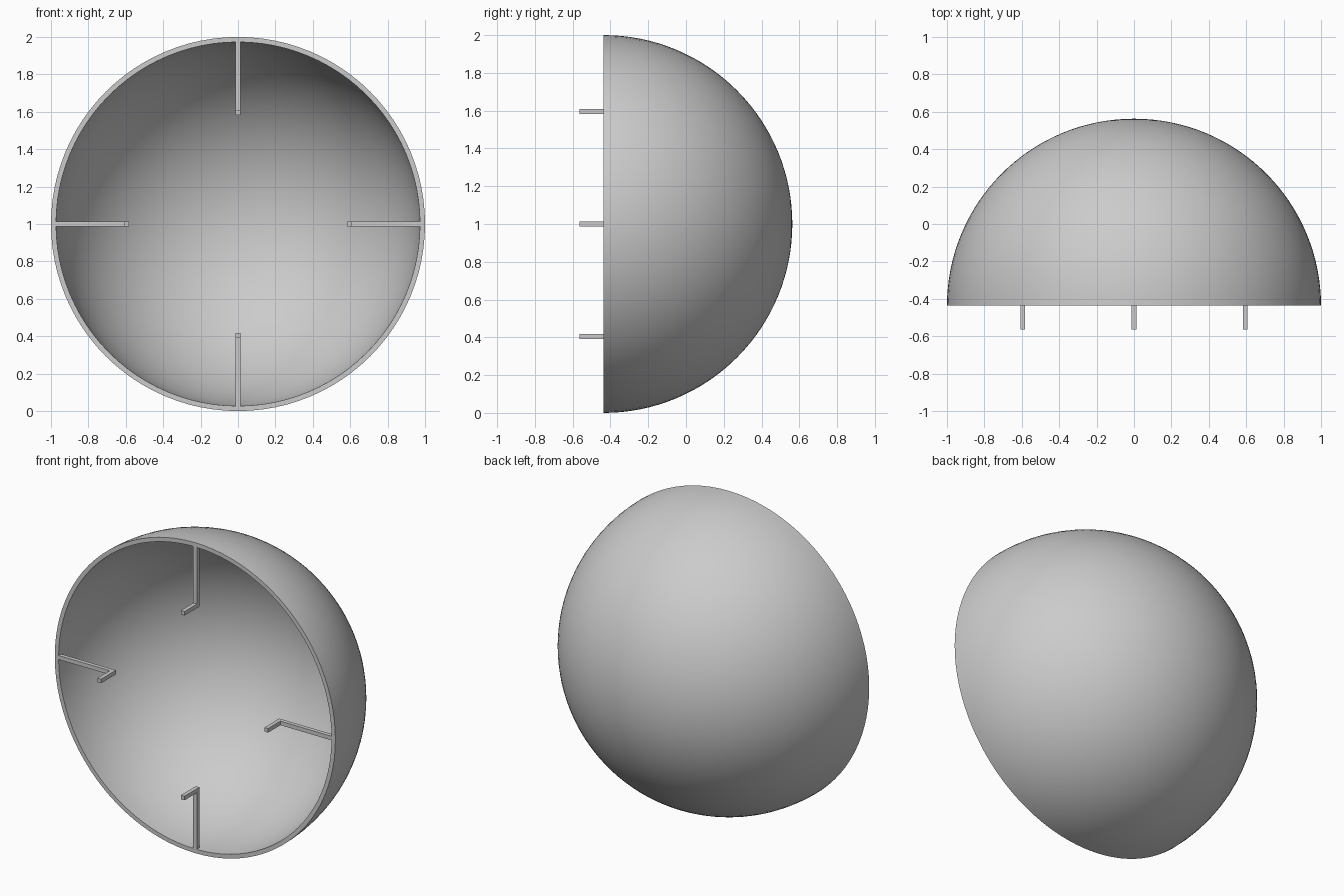
import bpy, bmesh
from math import sin, cos, pi
from mathutils import Matrix, Vector

cube = bpy.data.objects.get("Cube")
if cube:
    bpy.data.objects.remove(cube, do_unlink=True)

RADIUS = 1.0
WALL = 0.027
RIM_Y = -0.437      # plane of the open front
FRONT_Y = -0.563    # tips of the pegs
BAR = 0.026         # bar thickness
REACH = 0.582       # inner end of each bracket, from the axis
SEGMENTS = 96
RINGS = 32

grey = bpy.data.materials.new("light grey")
grey.use_nodes = True
colour = (0.6, 0.6, 0.6, 1)
grey.diffuse_color = colour
grey.node_tree.nodes["Principled BSDF"].inputs["Base Color"].default_value = colour


def make_object(name, bm):
    bmesh.ops.recalc_face_normals(bm, faces=bm.faces)
    mesh = bpy.data.meshes.new(name)
    bm.to_mesh(mesh)
    bm.free()
    mesh.materials.append(grey)
    obj = bpy.data.objects.new(name, mesh)
    bpy.context.collection.objects.link(obj)
    return obj


# Hollow half-sphere: a double arc spun about the y axis
def arc(radius):
    return [Vector((radius * cos(a), RIM_Y + radius * sin(a), 1))
            for a in (pi / 2 * i / RINGS for i in range(RINGS + 1))]


bm = bmesh.new()
profile = arc(RADIUS)[::-1] + arc(RADIUS - WALL)
verts = [bm.verts.new(p) for p in profile]
edges = [bm.edges.new(pair) for pair in zip(verts, verts[1:])]
bmesh.ops.spin(bm, geom=verts + edges, cent=(0, 0, 1), axis=(0, 1, 0),
               angle=2 * pi, steps=SEGMENTS)
bmesh.ops.remove_doubles(bm, verts=bm.verts, dist=0.0005)
shell = make_object("dome_shell", bm)
bpy.context.view_layer.objects.active = shell
shell.select_set(True)
bpy.ops.object.shade_smooth_by_angle(angle=pi / 6)
shell.select_set(False)


# L-shaped brackets: an arm inward from the rim and a peg pointing forward
def bracket(name, angle):
    outer = RADIUS - WALL / 2
    outline = [(outer, RIM_Y), (REACH + BAR, RIM_Y), (REACH + BAR, FRONT_Y),
               (REACH, FRONT_Y), (REACH, RIM_Y + BAR), (outer, RIM_Y + BAR)]
    bm = bmesh.new()
    face = bm.faces.new([bm.verts.new((x, y, -BAR / 2)) for x, y in outline])
    result = bmesh.ops.extrude_face_region(bm, geom=[face])
    top = [v for v in result["geom"] if isinstance(v, bmesh.types.BMVert)]
    bmesh.ops.translate(bm, verts=top, vec=(0, 0, BAR))
    turn = Matrix.Translation((0, 0, 1)) @ Matrix.Rotation(angle, 4, "Y")
    bmesh.ops.transform(bm, matrix=turn, verts=bm.verts)
    make_object(name, bm)


for i, side in enumerate(("left", "bottom", "right", "top")):
    bracket(side + "_bracket", i * pi / 2)
